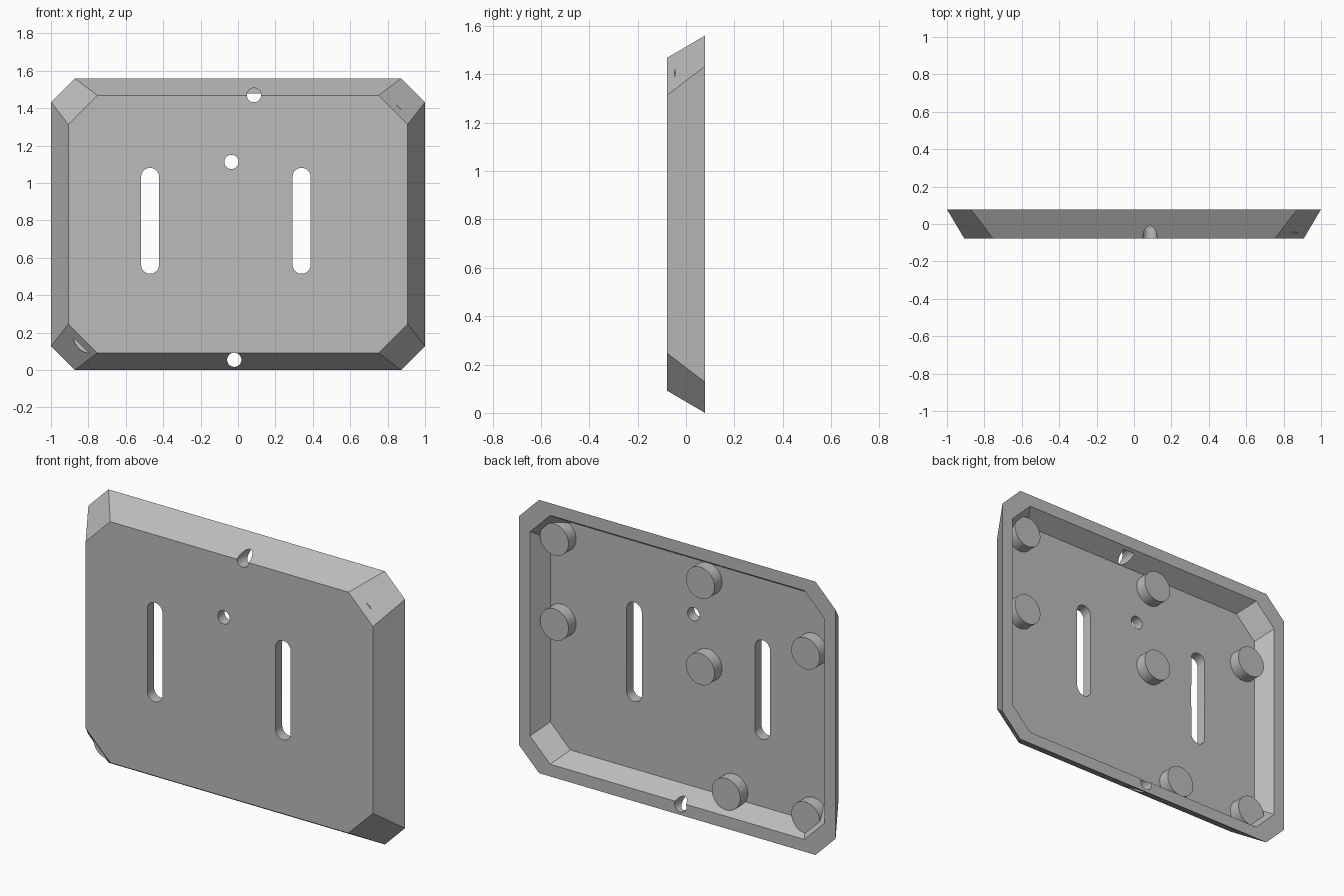
import bpy, bmesh, math
from mathutils import Matrix

cube = bpy.data.objects.get("Cube")
if cube:
    bpy.data.objects.remove(cube, do_unlink=True)

MID = 0.78          # mid height of the cover
BACK, FRONT, FLOOR = 0.0785, -0.0785, -0.0185

grey = bpy.data.materials.new("plain grey")
grey.use_nodes = True
colour = (0.5, 0.5, 0.5, 1)
grey.diffuse_color = colour
grey.node_tree.nodes["Principled BSDF"].inputs["Base Color"].default_value = colour


def make_object(name, bm):
    bmesh.ops.recalc_face_normals(bm, faces=bm.faces)
    mesh = bpy.data.meshes.new(name)
    bm.to_mesh(mesh)
    bm.free()
    obj = bpy.data.objects.new(name, mesh)
    bpy.context.collection.objects.link(obj)
    mesh.materials.append(grey)
    return obj


def smooth(obj):
    bpy.ops.object.select_all(action='DESELECT')
    obj.select_set(True)
    bpy.context.view_layer.objects.active = obj
    bpy.ops.object.shade_smooth_by_angle(angle=math.radians(25))


def rod(name, x, z, radius, y0, y1, stretch=0.0):
    """Round bar along y; stretch pulls its halves apart in z."""
    bm = bmesh.new()
    bmesh.ops.create_cone(bm, cap_ends=True, segments=48, radius1=radius,
                          radius2=radius, depth=y1 - y0)
    turn = Matrix.Rotation(math.radians(90), 4, 'X')
    place = Matrix.Translation((x, (y0 + y1) / 2, z))
    bmesh.ops.transform(bm, matrix=turn, verts=bm.verts)
    for v in bm.verts:
        if abs(v.co.z) > 1e-5:
            v.co.z += math.copysign(stretch, v.co.z)
    bmesh.ops.transform(bm, matrix=place, verts=bm.verts)
    return make_object(name, bm)


# Hollow cover: octagon rings from the front face, round the rim, to the floor
bm = bmesh.new()


def octagon(y, w, h, cut):
    quarter = [(w, h - cut), (w - cut, h)]
    pts = []
    for sx, sz in ((1, 1), (-1, 1), (-1, -1), (1, -1)):
        corner = quarter if sx * sz > 0 else quarter[::-1]
        pts += [(sx * px, sz * pz) for px, pz in corner]
    return [bm.verts.new((px, y, MID + pz)) for px, pz in pts]


rings = [octagon(FRONT, 0.907, 0.688, 0.155),
         octagon(BACK, 1.0, 0.78, 0.127),
         octagon(BACK, 0.93, 0.71, 0.127),
         octagon(FLOOR, 0.87, 0.65, 0.127)]
for a, b in zip(rings, rings[1:]):
    for i in range(8):
        j = (i + 1) % 8
        bm.faces.new((a[i], a[j], b[j], b[i]))
bm.faces.new(rings[0])
bm.faces.new(rings[-1])
cover = make_object("cover", bm)

# Slots and round holes
cutters = [rod("slot_cutter", x, 0.798, 0.048, -0.2, 0.05, 0.235)
           for x in (-0.47, 0.34)]
cutters += [rod("centre_hole_cutter", -0.035, 1.113, 0.038, -0.2, 0.05),
            rod("top_hole_cutter", 0.085, 1.47, 0.038, -0.2, 0.06),
            rod("bottom_hole_cutter", -0.02, 0.055, 0.038, -0.2, 0.2)]
bpy.context.view_layer.objects.active = cover
for cutter in cutters:
    cutter.hide_render = True
    mod = cover.modifiers.new("cut", 'BOOLEAN')
    mod.operation = 'DIFFERENCE'
    mod.solver = 'EXACT'
    mod.object = cutter
    bpy.ops.object.modifier_apply(modifier=mod.name)
for cutter in cutters:
    bpy.data.objects.remove(cutter, do_unlink=True)
smooth(cover)

# Pegs standing on the inner floor
pegs = [(0.797, 1.343), (0.797, 0.858), (-0.125, 1.343), (-0.125, 0.85),
        (-0.79, 1.117), (-0.288, 0.18), (-0.79, 0.18)]
for n, (x, z) in enumerate(pegs, 1):
    smooth(rod(f"peg_{n}", x, z, 0.09, -0.047, 0.05))
